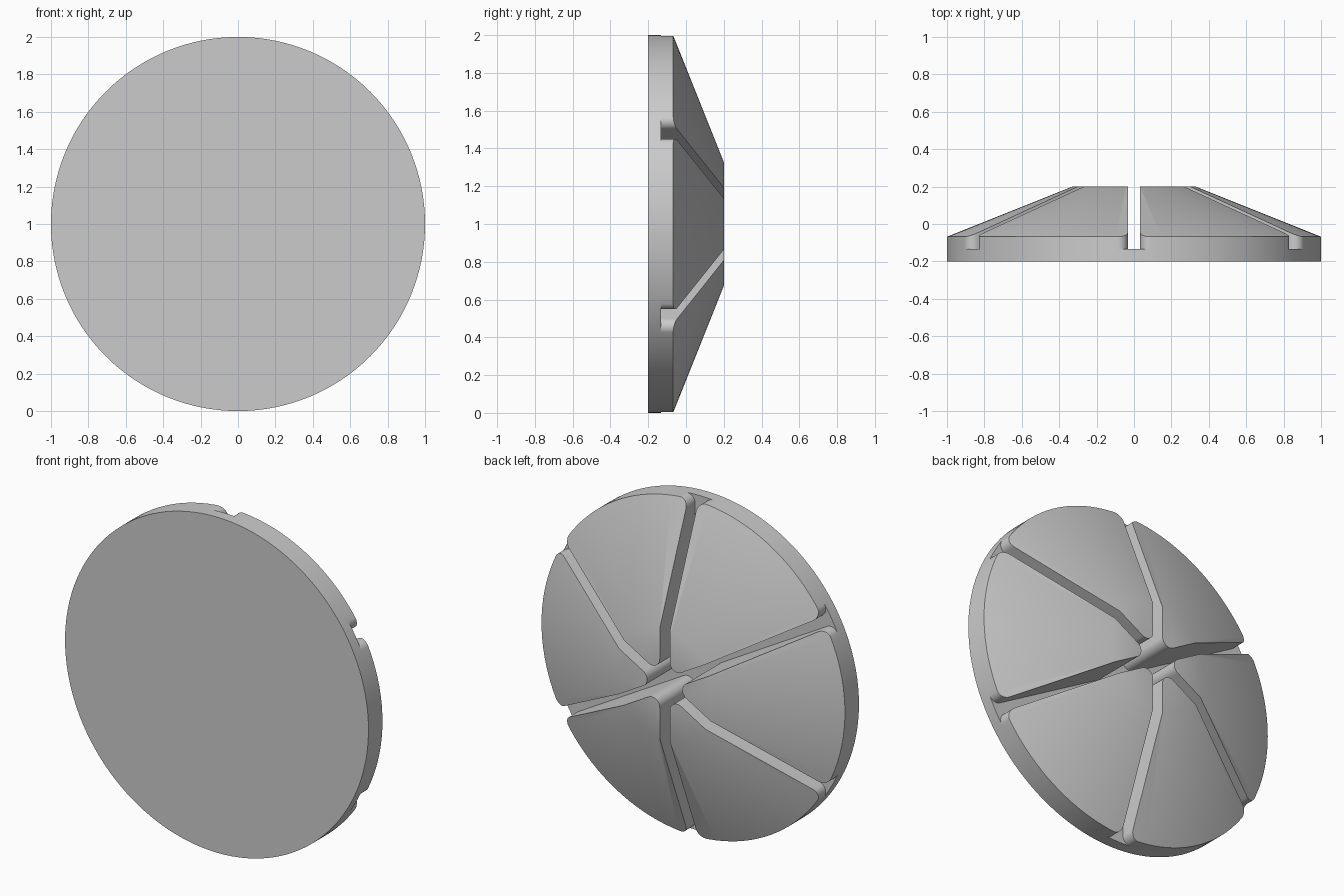
import bpy
import bmesh
from math import sin, asin, cos, pi, radians
from mathutils import Matrix, Vector

if "Cube" in bpy.data.objects:
    bpy.data.objects.remove(bpy.data.objects["Cube"], do_unlink=True)

HALF_GROOVE = 0.033
FILLET = 0.05
FLOOR, SHOULDER, TOP = 0.067, 0.132, 0.4   # heights above the flat front
FLAT_RADIUS = 0.33


def make_object(name, bm):
    bmesh.ops.recalc_face_normals(bm, faces=bm.faces)
    mesh = bpy.data.meshes.new(name)
    bm.to_mesh(mesh)
    bm.free()
    obj = bpy.data.objects.new(name, mesh)
    bpy.context.collection.objects.link(obj)
    return obj


def prism(bm, outline, low, high):
    face = bm.faces.new([bm.verts.new((p.x, p.y, low)) for p in outline])
    out = bmesh.ops.extrude_face_region(bm, geom=[face])
    verts = [v for v in out["geom"] if isinstance(v, bmesh.types.BMVert)]
    bmesh.ops.translate(bm, vec=(0, 0, high - low), verts=verts)


def arc(centre, radius, start, end, steps):
    angles = [start + (end - start) * i / steps for i in range(steps + 1)]
    return [centre + radius * Vector((cos(a), sin(a))) for a in angles]


def subtract(target, cutter):
    mod = target.modifiers.new("cut", "BOOLEAN")
    mod.operation = "DIFFERENCE"
    mod.solver = "EXACT"
    mod.object = cutter
    bpy.context.view_layer.objects.active = target
    bpy.ops.object.modifier_apply(modifier=mod.name)
    bpy.data.objects.remove(cutter, do_unlink=True)


# Disc with a flat-topped conical back
bm = bmesh.new()
rings = []
for radius, height in [(1, 0), (1, SHOULDER), (FLAT_RADIUS, TOP)]:
    ring = bmesh.ops.create_circle(bm, segments=128, radius=radius,
                                   matrix=Matrix.Translation((0, 0, height)))
    rings.append(ring["verts"])
for low, high in zip(rings, rings[1:]):
    for i in range(128):
        j = (i + 1) % 128
        bm.faces.new((low[i], low[j], high[j], high[i]))
bm.faces.new(rings[0])
bm.faces.new(rings[-1])
body = make_object("grooved_disc", bm)

# Rounded sector outline that stays raised between two grooves
inset = HALF_GROOVE + FILLET
side = radians(30) - asin(inset / (1 - FILLET))
origin = Vector((0, 0))
corner = Vector((cos(side), sin(side))) * (1 - FILLET)
outline = arc(Vector((corner.x, -corner.y)), FILLET, radians(-120), -side, 10)
outline += arc(origin, 1.1, -side, side, 16)
outline += arc(corner, FILLET, side, radians(120), 10)
outline += arc(Vector((inset / sin(radians(30)), 0)), FILLET,
               radians(120), radians(240), 12)

# Six radial grooves: a slab with the sectors removed
bm = bmesh.new()
prism(bm, arc(origin, 1.3, 0, 2 * pi * 63 / 64, 63), FLOOR, 0.6)
grooves = make_object("groove_cutter", bm)
bm = bmesh.new()
for k in range(6):
    turn = Matrix.Rotation(k * pi / 3, 2)
    prism(bm, [turn @ p for p in outline], 0, 0.7)
subtract(grooves, make_object("sector_cutter", bm))
subtract(body, grooves)

# Stand the disc upright with its flat side to the front
body.data.transform(Matrix.Translation((0, -0.2, 1)) @ Matrix.Rotation(-pi / 2, 4, "X"))

# Plain grey finish
grey = bpy.data.materials.new("light_grey")
grey.use_nodes = True
colour = (0.6, 0.6, 0.6, 1)
grey.diffuse_color = colour
grey.node_tree.nodes["Principled BSDF"].inputs["Base Color"].default_value = colour
body.data.materials.clear()
body.data.materials.append(grey)

bpy.ops.object.select_all(action="DESELECT")
body.select_set(True)
bpy.context.view_layer.objects.active = body
bpy.ops.object.shade_smooth_by_angle(angle=radians(30))
